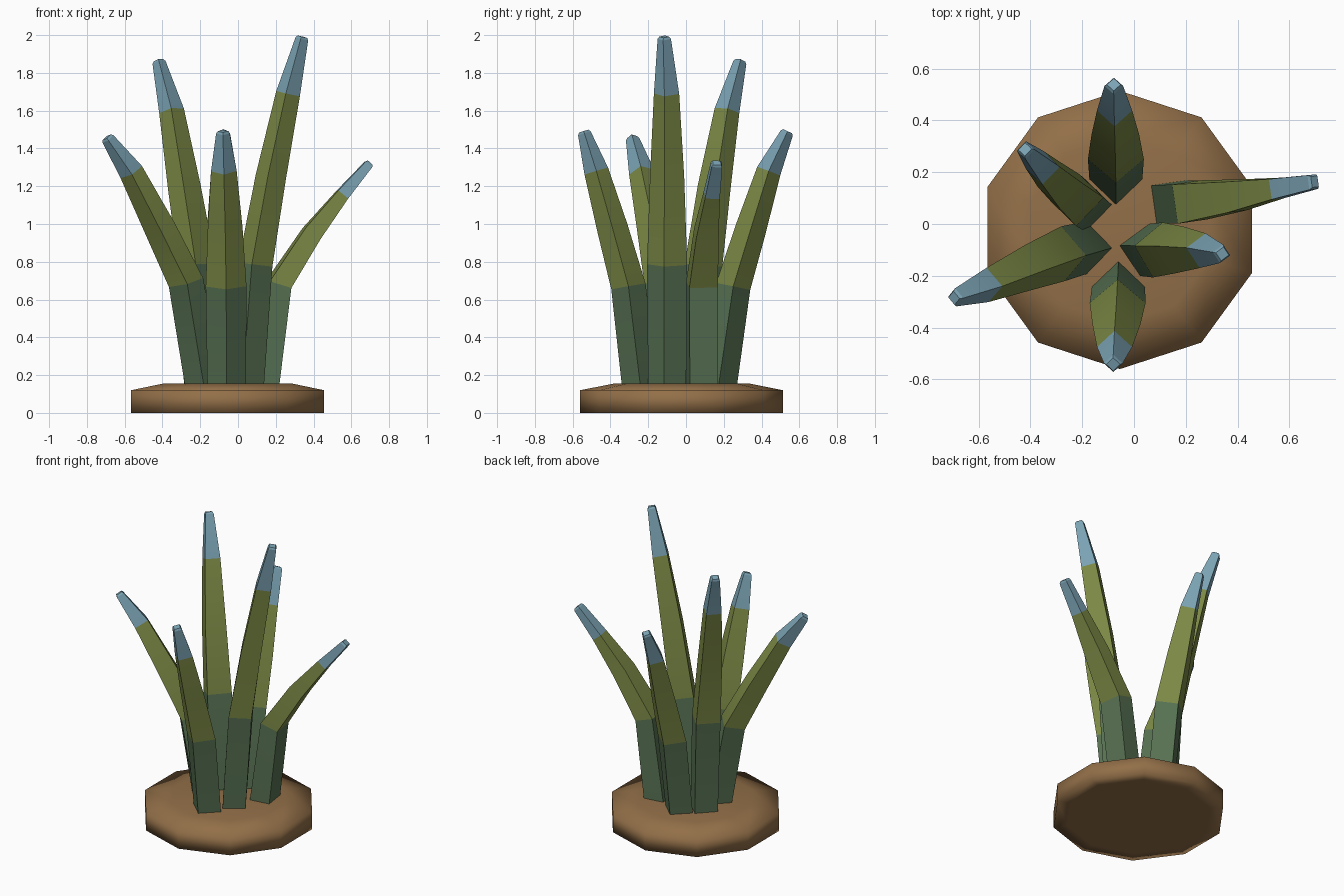
import bpy, bmesh, math
from mathutils import Vector

cube = bpy.data.objects.get("Cube")
if cube:
    bpy.data.objects.remove(cube)


def material(name, colour):
    m = bpy.data.materials.new(name)
    m.use_nodes = True
    m.diffuse_color = (*colour, 1)
    m.node_tree.nodes["Principled BSDF"].inputs["Base Color"].default_value = (*colour, 1)
    return m


soil_brown = material("soil brown", (0.29, 0.16, 0.065))
leaf_colours = [material("deep green", (0.095, 0.165, 0.085)),
                material("olive green", (0.2, 0.25, 0.06)),
                material("pale blue", (0.2, 0.37, 0.46))]


def loft(name, rings, materials, band_material=None):
    """Skin a list of equal rings and cap both ends."""
    bm = bmesh.new()
    loops = [[bm.verts.new(p) for p in ring] for ring in rings]
    n = len(loops[0])
    for band, (a, b) in enumerate(zip(loops, loops[1:])):
        for i in range(n):
            f = bm.faces.new((a[i], a[(i + 1) % n], b[(i + 1) % n], b[i]))
            f.material_index = band_material[band] if band_material else 0
    bm.faces.new(loops[0][::-1])
    end = bm.faces.new(loops[-1])
    end.material_index = band_material[-1] if band_material else 0
    bmesh.ops.recalc_face_normals(bm, faces=bm.faces)
    mesh = bpy.data.meshes.new(name)
    bm.to_mesh(mesh)
    bm.free()
    for m in materials:
        mesh.materials.append(m)
    ob = bpy.data.objects.new(name, mesh)
    bpy.context.collection.objects.link(ob)
    bpy.ops.object.select_all(action='DESELECT')
    ob.select_set(True)
    bpy.context.view_layer.objects.active = ob
    return ob


# Ten-sided mound of soil
def soil_ring(radius, z):
    angles = [math.pi / 2 + i * math.tau / 10 for i in range(10)]
    return [(-0.055 + radius * math.cos(a), -0.023 + radius * math.sin(a), z) for a in angles]


loft("soil_base", [soil_ring(r, z) for r, z in ((0.45, 0), (0.537, 0), (0.537, 0.12), (0.36, 0.155))],
     [soil_brown])
bpy.ops.object.shade_smooth()


def leaf(name, heading, twist, points, half_sizes):
    """Four-sided leaf; points run foot, joint, middle, tip start, tip.
    A twist of 0 turns a corner outwards, 45 turns a flat side outwards."""
    outward = Vector((math.cos(math.radians(heading)), math.sin(math.radians(heading)), 0))
    corners = [math.radians(twist + 90 * k) for k in range(4)]
    pts = [Vector(p) for p in points]
    sizes = list(half_sizes)
    # Small blunt end past the tip
    last = (pts[-1] - pts[-2]).normalized()
    pts.append(pts[-1] + last * 0.012)
    sizes.append((sizes[-1][0] * 0.75, sizes[-1][1] * 0.75))
    rings = []
    for i, (p, (w, d)) in enumerate(zip(pts, sizes)):
        if i == 0:
            along = Vector((0, 0, 1))
        else:
            along = (pts[min(i + 1, len(pts) - 1)] - pts[i - 1]).normalized()
        side = along.cross(outward).normalized()
        out = side.cross(along)
        rings.append([p + side * math.sin(a) * w + out * math.cos(a) * d for a in corners])
    loft(name, rings, leaf_colours, [0, 1, 1, 2, 2])
    bpy.ops.object.shade_smooth_by_angle(angle=math.radians(20))


# Half diagonals (sideways, outwards) at each point
WIDE = [(0.102, 0.098), (0.108, 0.092), (0.092, 0.082), (0.068, 0.065), (0.036, 0.035)]
THIN = [(0.105, 0.095), (0.108, 0.085), (0.085, 0.07), (0.056, 0.048), (0.04, 0.032)]

leaf("front_leaf", -90, 0, [(-0.06, -0.24, 0.13), (-0.063, -0.305, 0.67), (-0.068, -0.39, 0.98),
                            (-0.075, -0.475, 1.28), (-0.08, -0.538, 1.48)], WIDE)
leaf("back_leaf", 90, 0, [(-0.07, 0.17, 0.13), (-0.07, 0.25, 0.67), (-0.072, 0.345, 0.98),
                          (-0.075, 0.438, 1.28), (-0.078, 0.533, 1.48)], WIDE)
leaf("tall_leaf", -10, 0, [(0.04, -0.1, 0.13), (0.092, -0.1, 0.785), (0.174, -0.1, 1.25),
                           (0.265, -0.103, 1.69), (0.338, -0.115, 1.98)], WIDE)
leaf("back_right_leaf", 136, 45, [(-0.185, 0.07, 0.13), (-0.217, 0.092, 0.78), (-0.285, 0.15, 1.2),
                                  (-0.352, 0.217, 1.6), (-0.418, 0.285, 1.855)], WIDE)
leaf("right_leaf", 200, -20, [(-0.18, -0.09, 0.13), (-0.275, -0.115, 0.69), (-0.41, -0.168, 0.97),
                              (-0.565, -0.235, 1.275), (-0.688, -0.283, 1.45)], WIDE)
leaf("left_leaf", 8, 45, [(0.14, 0.085, 0.13), (0.215, 0.085, 0.68), (0.39, 0.108, 0.95),
                          (0.552, 0.137, 1.155), (0.69, 0.162, 1.315)], THIN)
